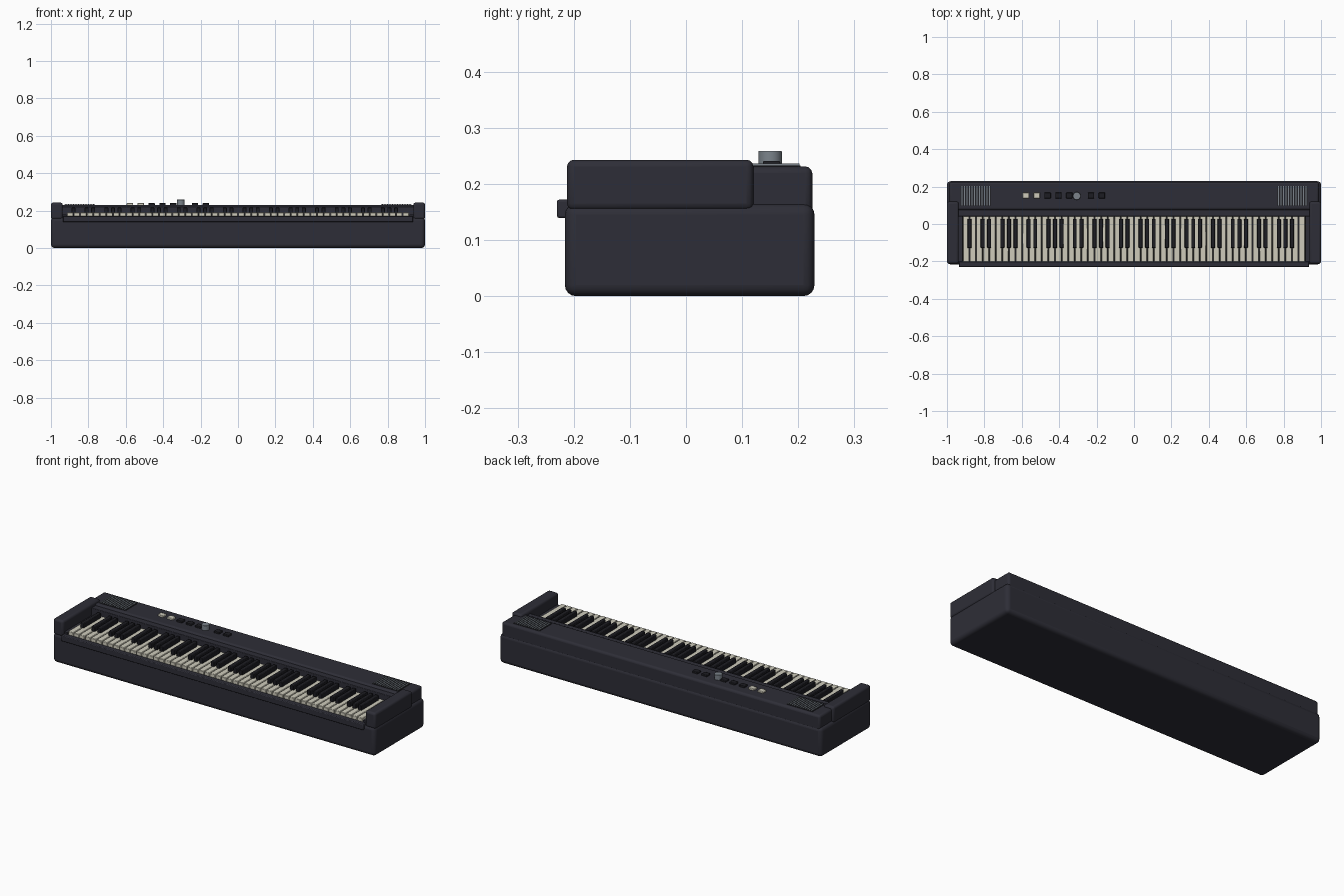
import bpy
import math

default = bpy.data.objects.get("Cube")
if default:
    bpy.data.objects.remove(default, do_unlink=True)


def material(name, r, g, b):
    mat = bpy.data.materials.new(name)
    mat.use_nodes = True
    mat.diffuse_color = (r, g, b, 1)
    mat.node_tree.nodes["Principled BSDF"].inputs["Base Color"].default_value = (r, g, b, 1)
    return mat


CASE = material("charcoal case", 0.027, 0.027, 0.038)
EBONY = material("black key", 0.012, 0.012, 0.016)
IVORY = material("ivory key", 0.62, 0.60, 0.50)
METAL = material("grey metal", 0.20, 0.23, 0.26)
MESH = material("dark recess", 0.016, 0.016, 0.02)


def finish(obj, name, mat, bevel=0.0, segments=3):
    obj.name = name
    obj.data.materials.append(mat)
    if bevel:
        mod = obj.modifiers.new("Rounded edges", "BEVEL")
        mod.width = bevel
        mod.segments = segments
        bpy.ops.object.shade_smooth_by_angle(angle=math.radians(35))
    return obj


def box(name, mat, xs, ys, zs, bevel=0.0, segments=3):
    """Box spanning the given x, y and z ranges."""
    spans = (xs, ys, zs)
    bpy.ops.mesh.primitive_cube_add(size=1, location=[(a + b) / 2 for a, b in spans])
    obj = bpy.context.object
    obj.scale = [b - a for a, b in spans]
    bpy.ops.object.transform_apply(location=False, rotation=False, scale=True)
    return finish(obj, name, mat, bevel, segments)


# Case: lower body, rear control panel, fallboard and front lip
box("lower_body", CASE, (-1, 1), (-0.216, 0.229), (0, 0.165), 0.02, 4)
box("control_panel", CASE, (-0.988, 0.988), (0.075, 0.225), (0.14, 0.231), 0.012)
box("fallboard", CASE, (-0.94, 0.94), (0.04, 0.09), (0.15, 0.222), 0.003, 2)
box("front_lip", CASE, (-0.936, 0.936), (-0.23, -0.2), (0.139, 0.172), 0.004, 2)
box("key_bed", MESH, (-0.936, 0.936), (-0.205, 0.06), (0.15, 0.168))

# End cheeks and speaker grilles on both sides
for side, s in (("left", 1), ("right", -1)):
    box(side + "_cheek", CASE, sorted((s * 0.937, s * 1.0)), (-0.212, 0.12), (0.153, 0.243), 0.012)
    box(side + "_key_block", CASE, sorted((s * 0.917, s * 0.94)), (-0.2, 0.06), (0.15, 0.18))
    box(side + "_grille", MESH, sorted((s * 0.765, s * 0.927)), (0.096, 0.204), (0.225, 0.233))
    for i in range(12):
        x = s * (0.773 + i * 0.0133)
        box(f"{side}_grille_slat", METAL, (x - 0.0025, x + 0.0025), (0.098, 0.202), (0.228, 0.236))

# Keyboard: 52 white keys from A to C, with black keys on the matching boundaries
START, PITCH = -0.915, 1.83 / 52
for i in range(52):
    x = START + i * PITCH
    box("white_key", IVORY, (x + 0.0017, x + PITCH - 0.0017), (-0.202, 0.045), (0.16, 0.19), 0.002, 1)
    if i < 51 and "ABCDEFG"[i % 7] in "ACDFG":
        edge = x + PITCH
        box("black_key", EBONY, (edge - 0.0105, edge + 0.0105), (-0.128, 0.028), (0.175, 0.216), 0.003, 2)

# Controls: a row of buttons and one rotary knob
for i in (0, 1, 2, 3, 4, 6, 7):
    x = -0.578 + i * 0.058
    box("button", IVORY if i < 2 else EBONY, (x - 0.017, x + 0.017), (0.137, 0.168), (0.225, 0.241), 0.003, 2)
bpy.ops.mesh.primitive_cylinder_add(vertices=24, radius=0.021, depth=0.034, location=(-0.306, 0.15, 0.242))
finish(bpy.context.object, "rotary_knob", METAL, 0.002, 2)
